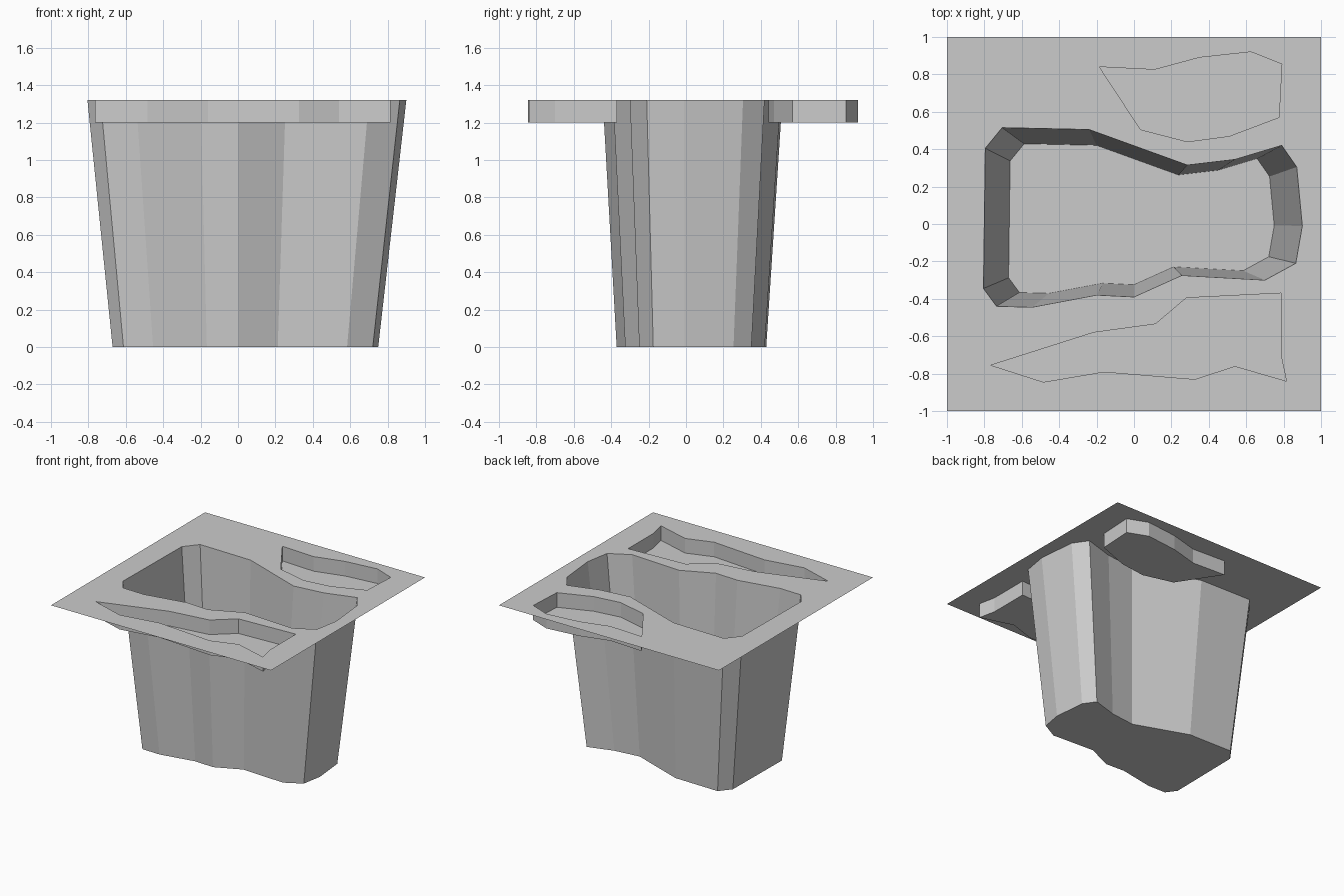
import bpy
import bmesh
from mathutils import Vector

TOP = 1.32

# Recess outlines, clockwise seen from above
BASIN = [(-.705, .515), (-.24, .505), (.285, .315), (.54, .345), (.79, .42), (.87, .305),
         (.9, -.01), (.865, -.21), (.7, -.3), (.255, -.275), (0, -.39), (-.2, -.38),
         (-.545, -.445), (-.735, -.44), (-.805, -.345), (-.795, .405)]
BACK_POCKET = [(-.185, .84), (.11, .825), (.35, .89), (.625, .92), (.79, .855),
               (.775, .57), (.51, .47), (.285, .44), (.035, .505)]
FRONT_POCKET = [(-.765, -.755), (-.215, -.58), (.115, -.535), (.28, -.395), (.785, -.37),
                (.785, -.7), (.815, -.84), (.54, -.76), (.325, -.83), (-.16, -.79), (-.485, -.845)]
BORDER = [(-1, 1), (1, 1), (1, -1), (-1, -1)]

cube = bpy.data.objects.get("Cube")
if cube:
    bpy.data.objects.remove(cube, do_unlink=True)

grey = bpy.data.materials.new("plain grey")
grey.use_nodes = True
colour = (0.6, 0.6, 0.6, 1)
grey.diffuse_color = colour
grey.node_tree.nodes["Principled BSDF"].inputs["Base Color"].default_value = colour


def finish(bm, name):
    mesh = bpy.data.meshes.new(name)
    bm.to_mesh(mesh)
    bm.free()
    mesh.materials.append(grey)
    obj = bpy.data.objects.new(name, mesh)
    bpy.context.collection.objects.link(obj)
    return obj


def ring(bm, outline, z, scale=1):
    return [bm.verts.new((x * scale, y * scale, z)) for x, y in outline]


def recess(name, outline, floor_z, scale=1):
    """Open-topped shell: walls from the deck down to a flat floor."""
    bm = bmesh.new()
    rim = ring(bm, outline, TOP)
    base = ring(bm, outline, floor_z, scale)
    for i in range(len(rim)):
        j = (i + 1) % len(rim)
        bm.faces.new((base[i], base[j], rim[j], rim[i]))
    bm.faces.new(base[::-1])
    return finish(bm, name)


# Thin flat deck with the three openings
bm = bmesh.new()
edges = []
for outline in (BORDER, BASIN, BACK_POCKET, FRONT_POCKET):
    verts = ring(bm, outline, TOP)
    edges += [bm.edges.new((verts[i - 1], verts[i])) for i in range(len(verts))]
bmesh.ops.triangle_fill(bm, edges=edges, use_beauty=True, normal=Vector((0, 0, 1)))
for face in bm.faces:
    face.normal_update()
    if face.normal.z < 0:
        face.normal_flip()
finish(bm, "deck")

# Deep tapered basin and two shallow straight-sided pockets
recess("basin", BASIN, 0, 0.833)
recess("back_pocket", BACK_POCKET, 1.2)
recess("front_pocket", FRONT_POCKET, 1.2)
